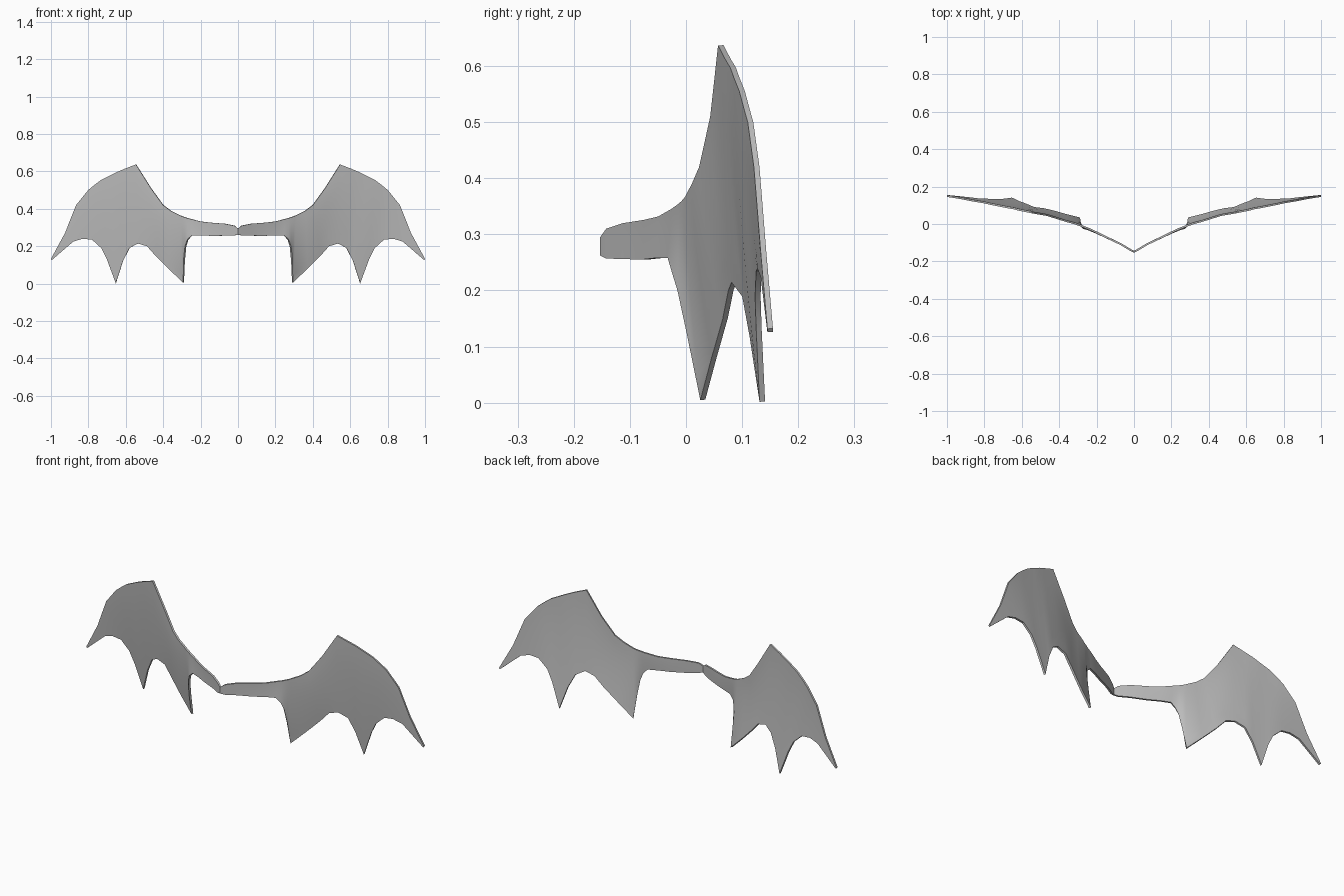
import bpy, bmesh

# Ribs of the right wing: top x, z, y then bottom x, z, y
RIBS = [
    (0, .295, -.148, 0, .262, -.148),
    (.02, .31, -.138, .02, .257, -.138),
    (.07, .32, -.108, .07, .256, -.108),
    (.15, .326, -.07, .14, .255, -.075),
    (.20, .332, -.045, .20, .258, -.047),
    (.25, .345, -.022, .245, .258, -.028),
    (.27, .35, -.015, .268, .235, -.022),
    (.285, .355, -.008, .28, .20, -.012),
    (.30, .36, -.003, .288, .12, .005),
    (.315, .367, .003, .291, .005, .03),
    (.36, .39, .015, .37, .08, .05),
    (.40, .42, .028, .44, .15, .07),
    (.465, .51, .048, .485, .20, .08),
    (.545, .637, .062, .535, .215, .086),
    (.61, .612, .075, .58, .19, .105),
    (.645, .597, .084, .615, .12, .118),
    (.68, .58, .09, .653, .002, .136),
    (.73, .555, .10, .70, .13, .13),
    (.77, .525, .108, .73, .19, .128),
    (.80, .50, .115, .78, .235, .13),
    (.865, .42, .126, .83, .24, .132),
    (.925, .27, .138, .88, .225, .138),
    (1.0, .132, .15, .995, .126, .15),
]
ROWS = 8

grey = bpy.data.materials.new("wing grey")
grey.diffuse_color = (0.5, 0.5, 0.5, 1)

# Membrane: each rib runs from the leading edge to the scalloped edge
bm = bmesh.new()
grid = []
for xt, zt, yt, xb, zb, yb in RIBS:
    rib = []
    for r in range(ROWS + 1):
        t = r / ROWS
        rib.append(bm.verts.new((xt + (xb - xt) * t,
                                 yt + (yb - yt) * t ** 1.5,
                                 zt + (zb - zt) * t)))
    grid.append(rib)
for a, b in zip(grid, grid[1:]):
    for r in range(ROWS):
        bm.faces.new((a[r], a[r + 1], b[r + 1], b[r]))

mesh = bpy.data.meshes.new("bat_wings")
bm.to_mesh(mesh)
bm.free()
mesh.materials.append(grey)
wings = bpy.data.objects.new("bat_wings", mesh)
bpy.context.collection.objects.link(wings)

# Left wing and sheet thickness
mirror = wings.modifiers.new("left_wing", 'MIRROR')
mirror.use_clip = True
solid = wings.modifiers.new("thickness", 'SOLIDIFY')
solid.thickness = 0.01
solid.offset = 0

# Smooth membrane with crisp rims
bpy.context.view_layer.objects.active = wings
wings.select_set(True)
for m in ("left_wing", "thickness"):
    bpy.ops.object.modifier_apply(modifier=m)
bpy.ops.object.shade_smooth_by_angle(angle=0.6)
